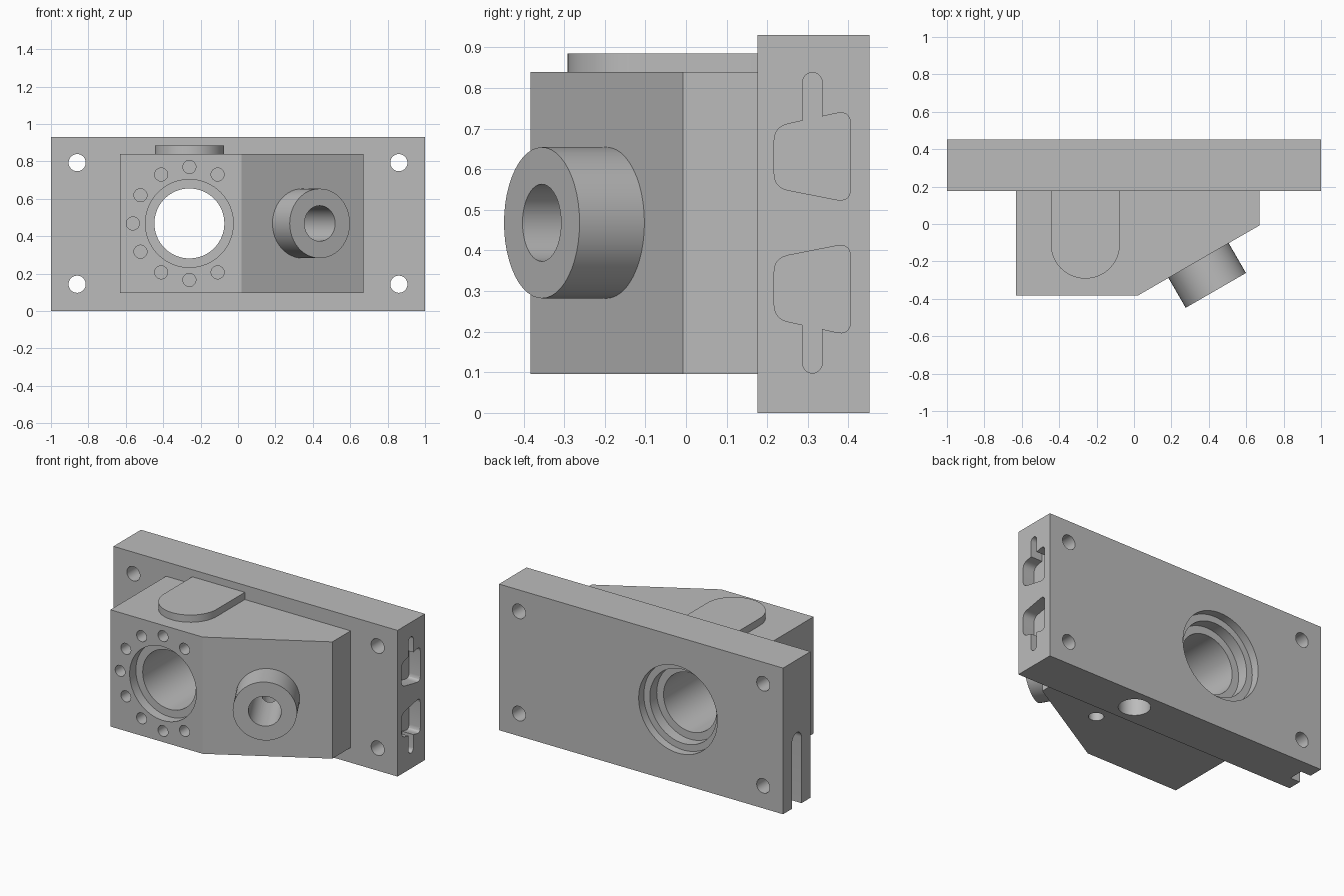
import bpy, bmesh, math
from mathutils import Vector, Matrix

if "Cube" in bpy.data.objects:
    bpy.data.objects.remove(bpy.data.objects["Cube"])

grey = bpy.data.materials.new("machined_grey")
grey.diffuse_color = (0.5, 0.5, 0.5, 1)
grey.use_nodes = True
grey.node_tree.nodes["Principled BSDF"].inputs["Base Color"].default_value = grey.diffuse_color

X, Y, Z = Vector((1, 0, 0)), Vector((0, 1, 0)), Vector((0, 0, 1))


def prism(name, pts, origin, ax, ay, depth):
    """Extrude a 2D outline, drawn along ax/ay, by depth along ax x ay."""
    az = ax.cross(ay)
    o = Vector(origin)
    bm = bmesh.new()
    low = [bm.verts.new(o + ax * u + ay * v) for u, v in pts]
    face = bm.faces.new(low)
    ext = bmesh.ops.extrude_face_region(bm, geom=[face])
    moved = [g for g in ext["geom"] if isinstance(g, bmesh.types.BMVert)]
    bmesh.ops.translate(bm, verts=moved, vec=az * depth)
    bmesh.ops.recalc_face_normals(bm, faces=bm.faces)
    mesh = bpy.data.meshes.new(name)
    bm.to_mesh(mesh)
    bm.free()
    mesh.materials.append(grey)
    ob = bpy.data.objects.new(name, mesh)
    bpy.context.collection.objects.link(ob)
    return ob


def arc(cx, cy, r, a0=0, a1=360, n=48):
    full = a1 - a0 == 360
    return [(cx + r * math.cos(math.radians(a0 + (a1 - a0) * i / n)),
             cy + r * math.sin(math.radians(a0 + (a1 - a0) * i / n)))
            for i in range(n if full else n + 1)]


def rounded(pts, r, n=5):
    """Soften every corner of an outline."""
    out = []
    for i, p in enumerate(pts):
        p = Vector(p)
        a = p + (Vector(pts[i - 1]) - p).normalized() * r
        b = p + (Vector(pts[(i + 1) % len(pts)]) - p).normalized() * r
        for k in range(n + 1):
            t = k / n
            q = a * (1 - t) ** 2 + p * 2 * t * (1 - t) + b * t * t
            out.append((q.x, q.y))
    return out


def boolean(target, tool, op):
    tool.hide_render = True
    m = target.modifiers.new(op, 'BOOLEAN')
    m.operation, m.solver, m.object = op, 'EXACT', tool
    bpy.context.view_layer.objects.active = target
    bpy.ops.object.modifier_apply(modifier=m.name)
    bpy.data.objects.remove(tool)


def cut(pts, origin, ax, ay, depth):
    boolean(body, prism("cutter", pts, origin, ax, ay, depth), 'DIFFERENCE')


YF, YB, ZC, BX = 0.176, 0.452, 0.468, -0.26   # plate front/back, mid height, bore x

# Mounting plate
body = prism("bracket_body", [(-1, YF), (1, YF), (1, YB), (-1, YB)],
             (0, 0, 0), X, Y, 0.93)

# Housing with a slanted front corner
housing = prism("housing", [(-0.63, 0.25), (-0.63, -0.383), (0.02, -0.383),
                            (0.67, -0.008), (0.67, 0.25)],
                (0, 0, 0.096), X, Y, 0.743)
boolean(body, housing, 'UNION')

# Round-nosed pad on the housing top
pad = prism("top_pad", [(BX + 0.185, 0.25), (BX - 0.185, 0.25)]
            + arc(BX, -0.107, 0.185, 180, 360, 24), (0, 0, 0.78), X, Y, 0.105)
boolean(body, pad, 'UNION')

# Boss square to the slanted face
axis = Vector((0.5, -math.sqrt(0.75), 0))
side = Z.cross(axis)
tip = Vector((0.4375, -0.355, ZC))
boss = prism("slanted_boss", arc(0, 0, 0.186), tip - axis * 0.25, side, Z, 0.25)
boolean(body, boss, 'UNION')

# Boss bore and the oil hole meeting it from below
cut(arc(0, 0, 0.095, n=40), tip - axis * 0.47, side, Z, 0.52)
cut(arc(0.25, -0.035, 0.044, n=32), (0, 0, 0.05), X, Y, ZC - 0.05)

# Main bore with steps at the front and back
for r, y0, y1 in ((0.187, -0.5, 0.6), (0.235, -0.5, -0.32),
                  (0.235, 0.33, 0.6), (0.277, 0.40, 0.6)):
    cut(arc(BX, ZC, r, n=64), (0, y1, 0), X, Z, y1 - y0)

# Ring of blind bolt holes round the bore
for a in range(60, 301, 30):
    t = math.radians(a)
    cut(arc(BX + 0.302 * math.cos(t), ZC + 0.302 * math.sin(t), 0.035, n=24),
        (0, -0.26, 0), X, Z, 0.2)

# Corner mounting holes
for x in (-0.86, 0.86):
    for z in (0.143, 0.793):
        cut(arc(x, z, 0.046, n=32), (0, 0.6, 0), X, Z, 0.6)

# Right end: mirrored pockets, each with a narrow slot
POCKET = [(0.217, 0.236), (0.405, 0.277), (0.405, 0.05), (0.217, 0.087)]
for s in (1, -1):
    pocket = rounded([(y, ZC + s * h) for y, h in POCKET], 0.035)
    slot = [(0.287, ZC + s * 0.15), (0.335, ZC + s * 0.15)] + [
        (y, ZC + s * h) for y, h in arc(0.311, 0.346, 0.024, 0, 180, 12)]
    cut(pocket, (0.92, 0, 0), Y, Z, 0.15)
    cut(slot, (0.92, 0, 0), Y, Z, 0.15)

# Left end: round-topped groove open at the bottom
cut([(0.267, -0.1), (0.361, -0.1)] + arc(0.314, 0.42, 0.047, 0, 180, 16),
    (-1.1, 0, 0), Y, Z, 0.17)

# Socket in the plate underside
cut(arc(0.26, 0.314, 0.092, n=40), (0, 0, -0.1), X, Y, 0.4)

bpy.ops.object.select_all(action='DESELECT')
body.select_set(True)
bpy.context.view_layer.objects.active = body
bpy.ops.object.shade_smooth_by_angle(angle=math.radians(25))
